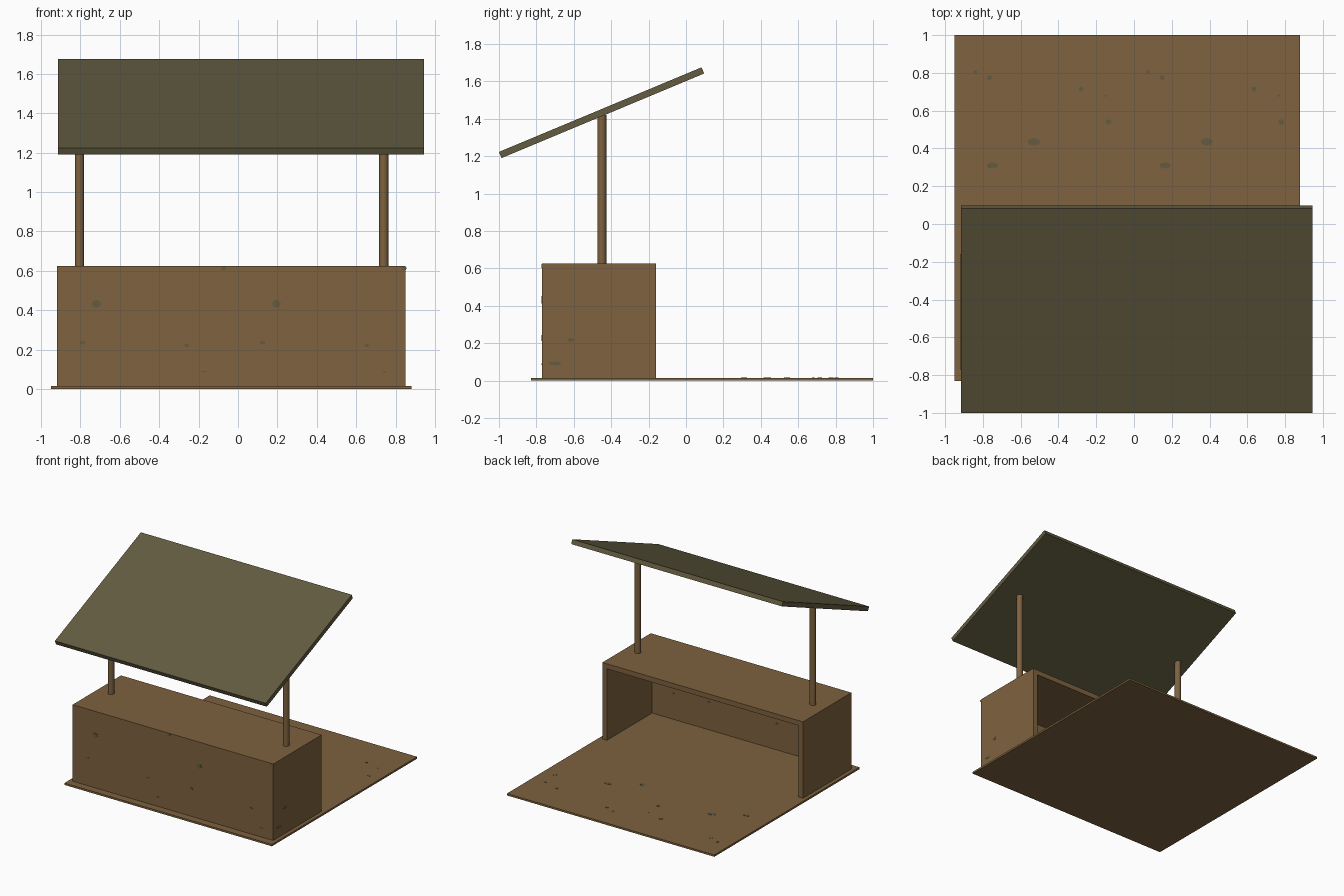
import bpy, bmesh, math
from mathutils import Vector

if "Cube" in bpy.data.objects:
    bpy.data.objects.remove(bpy.data.objects["Cube"])


def srgb(r, g, b):
    return tuple((c / 255 / 12.92) if c < 10 else ((c / 255 + 0.055) / 1.055) ** 2.4
                 for c in (r, g, b)) + (1.0,)


def material(name, colour):
    m = bpy.data.materials.new(name)
    m.diffuse_color = colour
    m.use_nodes = True
    m.node_tree.nodes["Principled BSDF"].inputs["Base Color"].default_value = m.diffuse_color
    return m


brown = material("brown wood", srgb(126, 98, 63))
olive = material("olive canvas", srgb(99, 92, 65))


def finish(bm, name, mat):
    bmesh.ops.recalc_face_normals(bm, faces=bm.faces[:])
    me = bpy.data.meshes.new(name)
    bm.to_mesh(me)
    bm.free()
    me.materials.append(mat)
    ob = bpy.data.objects.new(name, me)
    bpy.context.collection.objects.link(ob)
    return ob


def add_prism(bm, points, offset):
    """Extrude a closed polygon along an offset vector."""
    f = bm.faces.new([bm.verts.new(p) for p in points])
    r = bmesh.ops.extrude_face_region(bm, geom=[f])
    vs = [v for v in r["geom"] if isinstance(v, bmesh.types.BMVert)]
    bmesh.ops.translate(bm, verts=vs, vec=offset)


def box(name, lo, hi, mat):
    bm = bmesh.new()
    x0, y0, z0 = lo
    x1, y1, z1 = hi
    add_prism(bm, [(x0, y0, z0), (x1, y0, z0), (x1, y1, z0), (x0, y1, z0)], (0, 0, z1 - z0))
    return finish(bm, name, mat)


# Ground board
FLOOR = 0.015
box("floor_board", (-0.95, -0.83, 0), (0.88, 1.0, FLOOR), brown)

# Counter: box shell open at the back and bottom
X0, X1, Y0, Y1, TOP, T = -0.92, 0.85, -0.77, -0.16, 0.625, 0.04
bm = bmesh.new()
arch = [(X0, FLOOR), (X0, TOP), (X1, TOP), (X1, FLOOR),
        (X1 - T, FLOOR), (X1 - T, TOP - T), (X0 + T, TOP - T), (X0 + T, FLOOR)]
add_prism(bm, [(x, Y0 + T, z) for x, z in arch], (0, Y1 - Y0 - T, 0))
# front wall shares the outline so the shell reads as one box
rect = [(X0, FLOOR), (X0, TOP), (X1, TOP), (X1, FLOOR)]
add_prism(bm, [(x, Y0, z) for x, z in rect], (0, T, 0))
finish(bm, "counter", brown)

# Roof posts
for side, x in (("left", -0.805), ("right", 0.74)):
    bpy.ops.mesh.primitive_cylinder_add(vertices=16, radius=0.024, depth=0.80,
                                        location=(x, -0.45, 1.02))
    ob = bpy.context.object
    ob.name = side + "_post"
    ob.data.materials.append(brown)
    bpy.ops.object.shade_smooth_by_angle(angle=math.radians(40))

# Sloping roof panel
bm = bmesh.new()
section = [(-1.0, 1.223), (-0.986, 1.19), (0.097, 1.642), (0.083, 1.675)]
add_prism(bm, [(-0.915, y, z) for y, z in section], (1.86, 0, 0))
finish(bm, "roof", olive)


# Worn olive spots, thin plates repeating with a fixed spacing
def spots(name, origin, u, v, normal, marks, repeats):
    bm = bmesh.new()
    o, u, v, n = Vector(origin), Vector(u), Vector(v), Vector(normal)
    for a, b, ra, rb in marks:
        for k in range(repeats):
            pts = []
            for i in range(8):
                t = math.tau * i / 8
                pts.append(o + u * (a + 0.915 * k + ra * math.cos(t)) + v * (b + rb * math.sin(t)))
            add_prism(bm, pts, n * 0.002)
    finish(bm, name, olive)


spots("floor_spots", (0, 0, FLOOR), (1, 0, 0), (0, 1, 0), (0, 0, 1),
      [(-0.53, 0.435, 0.033, 0.02), (-0.75, 0.31, 0.03, 0.017), (-0.84, 0.805, 0.011, 0.01),
       (-0.765, 0.775, 0.013, 0.014), (-0.28, 0.715, 0.014, 0.013),
       (-0.15, 0.68, 0.008, 0.007), (-0.135, 0.54, 0.016, 0.015)], 2)
spots("counter_front_spots", (0, Y0, 0), (1, 0, 0), (0, 0, 1), (0, -1, 0),
      [(-0.72, 0.432, 0.023, 0.02), (-0.79, 0.235, 0.016, 0.009), (-0.26, 0.22, 0.015, 0.008),
       (-0.17, 0.088, 0.013, 0.004), (-0.073, 0.612, 0.015, 0.011)], 2)
spots("counter_side_spots", (X1, 0, 0), (0, 1, 0), (0, 0, 1), (1, 0, 0),
      [(-0.70, 0.092, 0.034, 0.01), (-0.615, 0.218, 0.018, 0.011)], 1)
spots("counter_inner_spots", (0, Y0 + T, 0), (1, 0, 0), (0, 0, 1), (0, 1, 0),
      [(-0.29, 0.22, 0.015, 0.008), (-0.60, 0.235, 0.016, 0.009)], 2)
